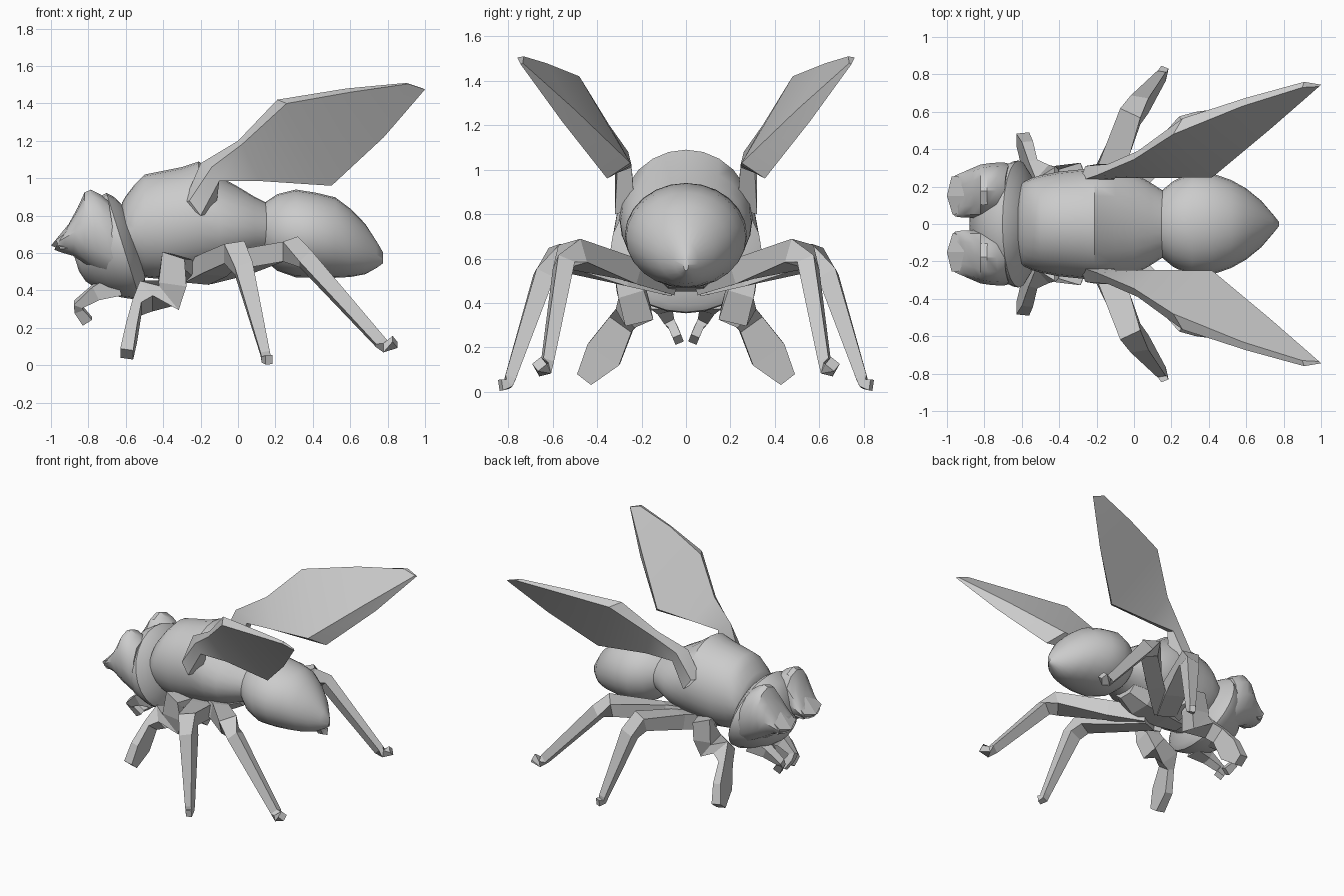
import bpy, bmesh, math
from mathutils import Vector


def loft(name, rings, mirror=False, smooth=None):
    """Skin a list of closed rings and cap both ends."""
    bm = bmesh.new()
    loops = [[bm.verts.new(p) for p in r] for r in rings]
    n = len(loops[0])
    for a, b in zip(loops, loops[1:]):
        for i in range(n):
            j = (i + 1) % n
            bm.faces.new((a[i], a[j], b[j], b[i]))
    bm.faces.new(loops[0])
    bm.faces.new(loops[-1])
    bmesh.ops.recalc_face_normals(bm, faces=bm.faces)
    me = bpy.data.meshes.new(name)
    bm.to_mesh(me)
    bm.free()
    ob = bpy.data.objects.new(name, me)
    bpy.context.collection.objects.link(ob)
    if mirror:
        m = ob.modifiers.new("mirror", 'MIRROR')
        m.use_axis = (False, True, False)
        m.use_mirror_merge = False
    if smooth:
        bpy.ops.object.select_all(action='DESELECT')
        ob.select_set(True)
        bpy.context.view_layer.objects.active = ob
        bpy.ops.object.shade_smooth_by_angle(angle=math.radians(smooth))
    return ob


def ellipse(x, y, z, ry, rz, tilt=0.0, n=24):
    """Ring across the body; tilt leans its top towards the head."""
    out = []
    for i in range(n):
        a = 2 * math.pi * i / n
        c, s = math.cos(a), math.sin(a)
        out.append((x - tilt * rz * s, y + ry * c, z + rz * s * math.sqrt(1 - tilt ** 2)))
    return out


def limb(name, path):
    """Square tube along (x, y, z, width, depth) joints, mirrored."""
    pts = [Vector(p[:3]) for p in path]
    rings = []
    for i, p in enumerate(path):
        t = Vector()
        if i:
            t += (pts[i] - pts[i - 1]).normalized()
        if i < len(pts) - 1:
            t += (pts[i + 1] - pts[i]).normalized()
        t.normalize()
        a = t.cross(Vector((1, 0, 0))).normalized()
        b = a.cross(t).normalized()
        a, b = a * p[3] / 2, b * p[4] / 2
        rings.append([pts[i] + a + b, pts[i] - a + b, pts[i] - a - b, pts[i] + a - b])
    return loft(name, rings, mirror=True)


# Thorax: x, centre z, half width, half height
thorax = [(-.62, .72, .16, .15), (-.60, .715, .22, .19), (-.55, .735, .245, .235),
          (-.50, .745, .26, .275), (-.40, .75, .28, .29), (-.30, .765, .29, .295),
          (-.21, .785, .30, .305), (-.10, .76, .295, .25), (0, .745, .272, .21),
          (.09, .735, .22, .165), (.16, .725, .175, .14)]
loft("thorax", [ellipse(x, 0, z, a, b) for x, z, a, b in thorax], smooth=40)

# Abdomen
abdomen = [(.10, .73, .13, .11), (.15, .715, .18, .16), (.21, .71, .23, .205),
           (.31, .705, .275, .235), (.42, .695, .27, .227), (.52, .683, .235, .215),
           (.60, .655, .19, .183), (.68, .622, .125, .135), (.74, .592, .055, .072),
           (.775, .575, .012, .03)]
loft("abdomen", [ellipse(x, 0, z, a, b) for x, z, a, b in abdomen], smooth=40)

# Head: tilted disc behind, tapering to a muzzle
head = [(-.53, .68, .14, .14), (-.585, .645, .29, .27), (-.615, .64, .34, .295),
        (-.645, .63, .335, .29), (-.70, .62, .305, .27), (-.75, .605, .27, .24),
        (-.80, .575, .21, .18), (-.845, .545, .13, .10), (-.865, .55, .08, .05)]
loft("head", [ellipse(x, 0, z, a, b, .3) for x, z, a, b in head], smooth=35)

# Hooded eyes: x, centre y, centre z, half width, half height, tilt
eye = [(-.66, .18, .67, .14, .21, .15), (-.70, .18, .69, .15, .225, .15),
       (-.765, .178, .72, .148, .22, .1), (-.82, .175, .735, .143, .19, 0),
       (-.87, .165, .715, .132, .13, -.1), (-.92, .155, .685, .12, .085, -.25),
       (-.955, .15, .665, .11, .055, -.5)]
loft("eyes", [ellipse(*e, 12) for e in eye], mirror=True, smooth=35)
# Scalloped lip at the front of each eye
loft("eye_lip", [[(-.90, .06, .72), (-.91, .15, .75), (-.90, .25, .72),
                  (-.88, .25, .63), (-.88, .06, .63)],
                 [(-.97, .05, .67), (-1.0, .15, .64), (-.975, .255, .67),
                  (-.95, .24, .62), (-.95, .065, .62)]], mirror=True)

# Mouth feelers
limb("mouthparts", [(-.64, .10, .43, .12, .12), (-.76, .10, .39, .07, .08),
                    (-.855, .08, .325, .05, .05), (-.85, .06, .295, .04, .05),
                    (-.805, .035, .235, .04, .06)])

# Wings: each section is inner leading, inner trailing, outer trailing, outer leading
wing = [[(-.29, .23, .87), (-.12, .23, .82), (-.20, .32, .80), (-.26, .31, .88)],
        [(-.20, .26, 1.08), (-.10, .245, 1.01), (-.10, .31, .985), (-.14, .32, 1.06)],
        [(0, .345, 1.20), (.12, .245, 1.02), (.12, .31, .985), (.02, .39, 1.18)],
        [(.21, .48, 1.42), (.42, .25, 1.03), (.50, .355, .96), (.26, .565, 1.40)],
        [(.58, .63, 1.48), (.72, .50, 1.27), (.78, .56, 1.22), (.60, .675, 1.46)],
        [(.90, .73, 1.51), (.99, .735, 1.48), (1.0, .745, 1.475), (.91, .76, 1.505)]]
loft("wings", wing, mirror=True, smooth=30)

# Legs: x, y, z, width, depth at each joint
limb("front_legs", [(-.27, .10, .50, .12, .12), (-.345, .28, .56, .08, .13),
                    (-.35, .25, .45, .12, .15), (-.37, .225, .375, .13, .17),
                    (-.49, .235, .37, .12, .13),
                    (-.54, .29, .31, .12, .05), (-.57, .37, .17, .17, .06),
                    (-.595, .455, .06, .08, .07)])
limb("middle_legs", [(-.22, .08, .49, .11, .14), (-.13, .28, .535, .11, .15),
                     (-.02, .575, .605, .11, .12), (.03, .64, .52, .09, .10),
                     (.145, .79, .065, .05, .05), (.15, .80, .035, .04, .05),
                     (.165, .835, .03, .05, .04)])
limb("hind_legs", [(-.18, .08, .50, .11, .12), (.02, .25, .55, .11, .12),
                   (.28, .51, .622, .11, .13), (.36, .55, .57, .08, .09),
                   (.76, .625, .125, .05, .06), (.79, .64, .10, .05, .06),
                   (.84, .66, .125, .05, .05)])

# Underside plate joining the leg roots
loft("leg_base", [ellipse(x, 0, z, a, b, 0, 6) for x, z, a, b in
                  [(-.42, .50, .10, .05), (-.25, .52, .16, .08), (-.05, .54, .16, .08),
                   (.08, .58, .10, .05)]])
